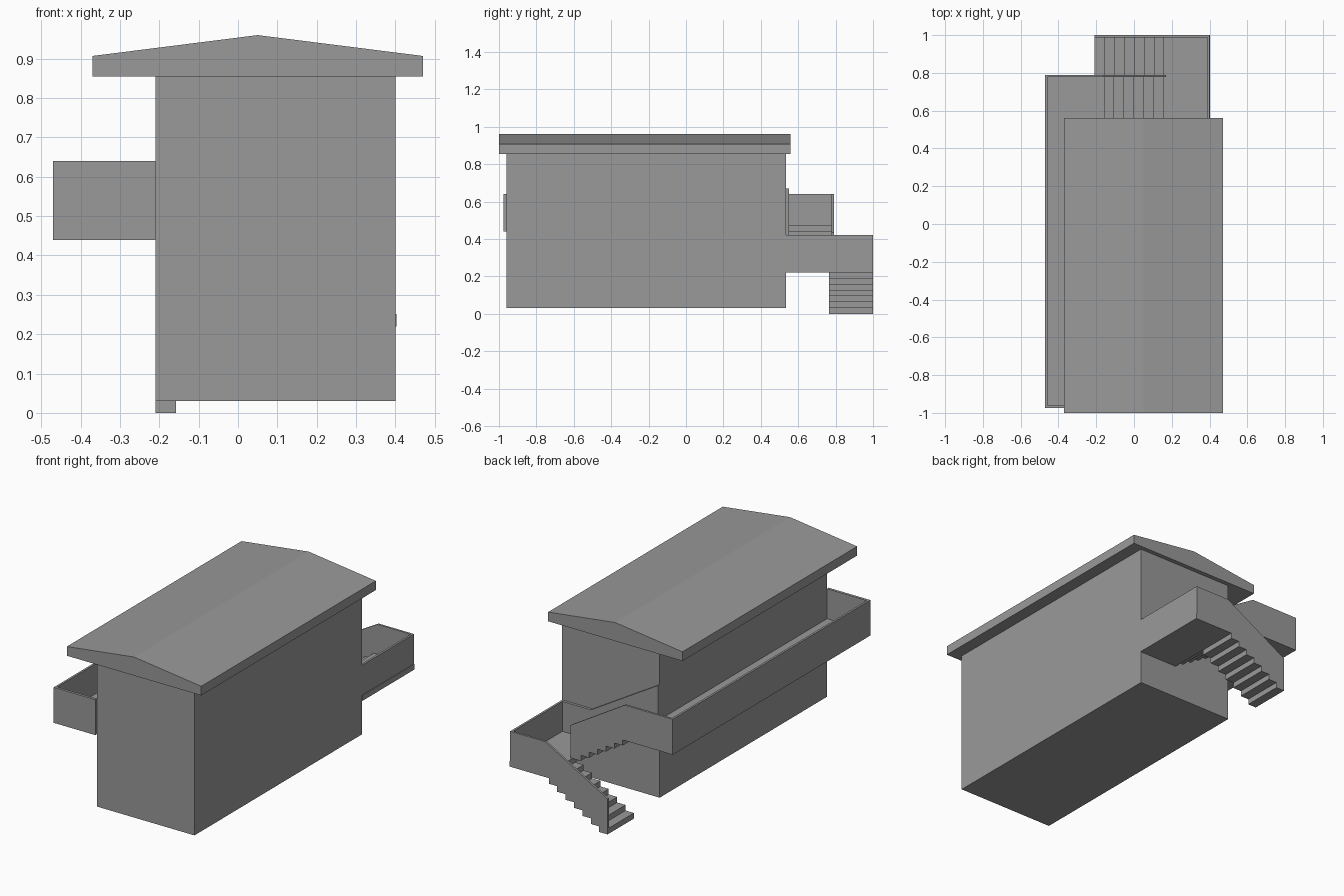
import bpy
import bmesh

cube = bpy.data.objects.get("Cube")
if cube:
    bpy.data.objects.remove(cube, do_unlink=True)

grey = bpy.data.materials.new("plain grey")
grey.use_nodes = True
grey.diffuse_color = (0.32, 0.32, 0.32, 1)
grey.node_tree.nodes["Principled BSDF"].inputs["Base Color"].default_value = grey.diffuse_color


def finish(name, bm):
    bmesh.ops.recalc_face_normals(bm, faces=bm.faces)
    mesh = bpy.data.meshes.new(name)
    bm.to_mesh(mesh)
    bm.free()
    mesh.materials.append(grey)
    obj = bpy.data.objects.new(name, mesh)
    bpy.context.collection.objects.link(obj)
    return obj


def add_prism(bm, profile, y0, y1):
    """Extrude an x-z outline along y."""
    face = bm.faces.new([bm.verts.new((x, y0, z)) for x, z in profile])
    out = bmesh.ops.extrude_face_region(bm, geom=[face])
    moved = [v for v in out["geom"] if isinstance(v, bmesh.types.BMVert)]
    bmesh.ops.translate(bm, verts=moved, vec=(0, y1 - y0, 0))


def prism(name, profile, y0, y1):
    bm = bmesh.new()
    add_prism(bm, profile, y0, y1)
    return finish(name, bm)


def rect(x0, x1, z0, z1):
    return [(x0, z0), (x1, z0), (x1, z1), (x0, z1)]


def box(name, x0, x1, y0, y1, z0, z1):
    return prism(name, rect(x0, x1, z0, z1), y0, y1)


# Main dimensions
LEFT, RIGHT, BACK, END = -0.21, 0.40, 0.535, 1.0
RISE, TREAD = 0.0314, 0.0525
LANDING, DECK = 7 * RISE, 14 * RISE
LAND_X = LEFT + 7 * TREAD
DECK_X = LAND_X - 6 * TREAD
OUT, THICK = -0.47, 0.012


def flight(name, x, z, direction, count, y0, y1):
    """Stacked treads; returns the stepped underside as x-z points."""
    bm = bmesh.new()
    under = []
    for i in range(count):
        a, b = x + direction * i * TREAD, x + direction * (i + 1) * TREAD
        low = z + i * RISE
        add_prism(bm, rect(min(a, b), max(a, b), low, low + RISE), y0, y1)
        under += [(a, low), (b, low)]
    finish(name, bm)
    return under


# House body and gabled roof
box("house_body", LEFT, RIGHT, -0.96, BACK, 0.03, 0.86)
prism("roof", [(-0.37, 0.855), (0.47, 0.855), (0.47, 0.907), (0.05, 0.96), (-0.37, 0.907)],
      -1.0, 0.56)

# Side balcony
box("balcony_floor", OUT, LEFT, -0.975, 0.785, DECK, DECK + RISE)
box("balcony_top_tread", LEFT, DECK_X, BACK, 0.785, DECK, DECK + RISE)
box("balcony_outer_parapet", OUT, OUT + THICK, -0.975, 0.79, DECK, 0.64)
box("balcony_front_parapet", OUT, LEFT, -0.975, -0.96, DECK, 0.64)

# Stair landing
box("landing_floor", LAND_X, RIGHT + 0.003, BACK, END, LANDING, LANDING + RISE)
box("landing_side_parapet", RIGHT - THICK, RIGHT, BACK, END, LANDING, 0.42)

# Two flights of stairs
lower = flight("lower_stairs", LEFT, 0, 1, 7, 0.765, END)
upper = flight("upper_stairs", LAND_X, LANDING + RISE, -1, 6, BACK, 0.785)

# Stair parapets, stepped along the bottom
prism("lower_stair_parapet",
      lower + [(LAND_X, LANDING), (RIGHT, LANDING), (RIGHT, 0.42), (0.18, 0.42), (LEFT, 0.2)],
      END - THICK, END)
prism("upper_stair_parapet",
      [(0.17, LANDING + RISE)] + upper
      + [(DECK_X, DECK), (OUT, DECK), (OUT, 0.64), (-0.17, 0.64), (0.17, 0.435)],
      0.778, 0.79)
prism("wall_stair_parapet",
      [(RIGHT, LANDING), (LAND_X, LANDING)] + upper
      + [(DECK_X, DECK), (LEFT, DECK), (LEFT, 0.67), (0.21, 0.42), (RIGHT, 0.42)],
      BACK - 0.005, BACK + 0.015)
